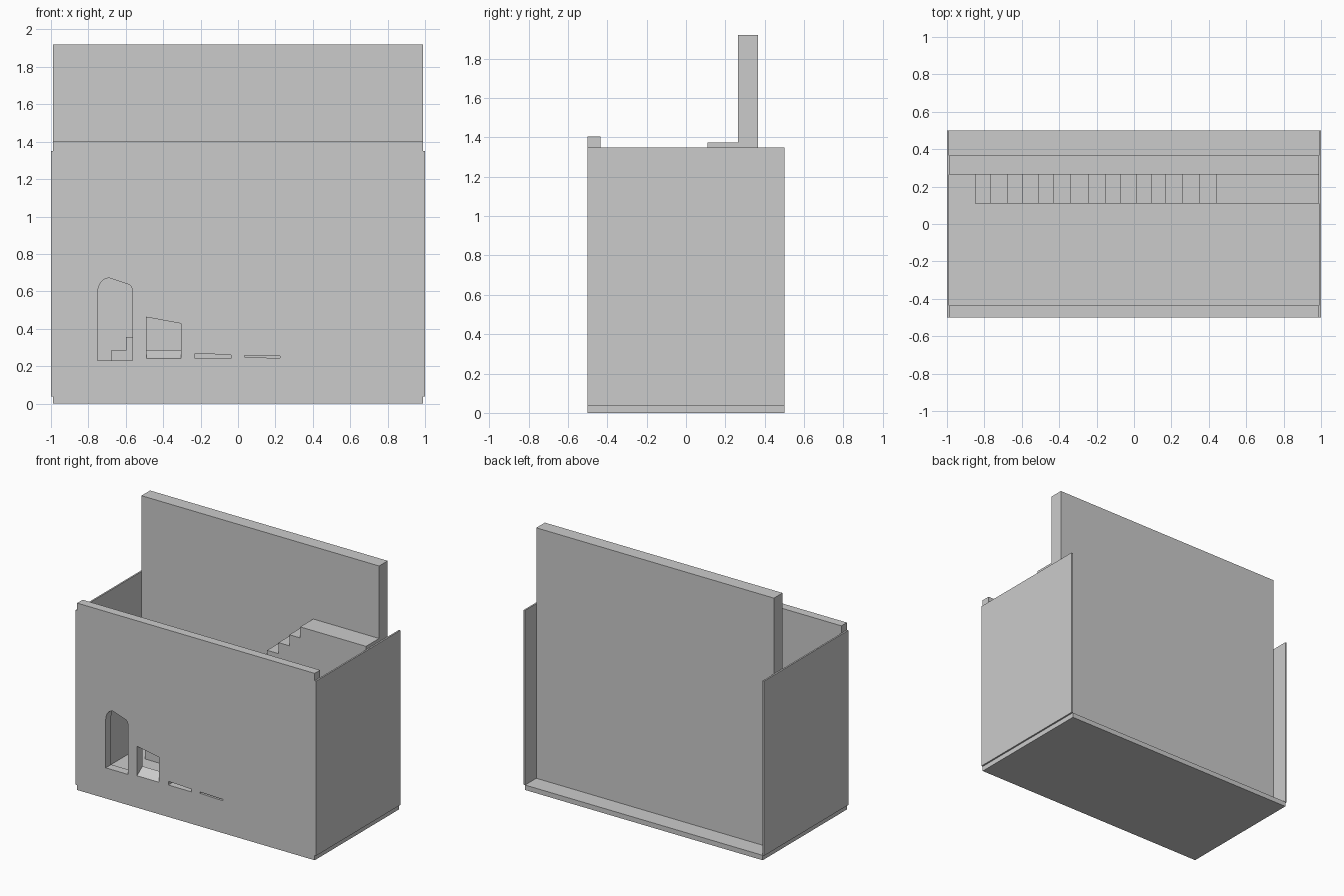
import bpy, bmesh, math
from mathutils import Vector

if "Cube" in bpy.data.objects:
    bpy.data.objects.remove(bpy.data.objects["Cube"])


def prism(name, pts, lo, hi, axis='y'):
    """Extrude a closed profile: (x, z) along y, or (y, z) along x."""
    def place(p, d):
        return (p[0], d, p[1]) if axis == 'y' else (d, p[0], p[1])
    bm = bmesh.new()
    a = [bm.verts.new(place(p, lo)) for p in pts]
    b = [bm.verts.new(place(p, hi)) for p in pts]
    bm.faces.new(a)
    bm.faces.new(b[::-1])
    n = len(pts)
    for i in range(n):
        j = (i + 1) % n
        bm.faces.new((a[i], b[i], b[j], a[j]))
    bmesh.ops.recalc_face_normals(bm, faces=bm.faces[:])
    mesh = bpy.data.meshes.new(name)
    bm.to_mesh(mesh)
    bm.free()
    obj = bpy.data.objects.new(name, mesh)
    bpy.context.collection.objects.link(obj)
    return obj


def box(name, x0, x1, y0, y1, z0, z1):
    return prism(name, [(x0, z0), (x1, z0), (x1, z1), (x0, z1)], y0, y1)


def bezier(p0, p1, p2, n=6):
    """Points on a quadratic curve from p0 to p2."""
    p0, p1, p2 = Vector(p0), Vector(p1), Vector(p2)
    return [tuple(p0 * (1 - t) ** 2 + p1 * 2 * t * (1 - t) + p2 * t * t)
            for t in (i / n for i in range(n + 1))]


FLOOR, SIDE_TOP, HALF = 0.037, 1.35, 0.988
FRONT, FRONT_IN = -0.5, -0.435

# Floor slab, thin side panels, tall back wall
box("floor", -HALF, HALF, -0.5, 0.5, 0, FLOOR)
for label, s in (("left", -1), ("right", 1)):
    x0, x1 = sorted((s * HALF, s))
    box(label + "_panel", x0, x1, -0.5, 0.5, FLOOR, SIDE_TOP)
box("back_wall", -HALF, HALF, 0.265, 0.367, FLOOR, 1.92)

# Front wall with a doorway, a window and two slits
front = box("front_wall", -HALF, HALF, FRONT, FRONT_IN, FLOOR, 1.405)
doorway = ([(-0.75, 0.23)] + bezier((-0.75, 0.595), (-0.745, 0.665), (-0.69, 0.672))
           + bezier((-0.585, 0.637), (-0.565, 0.63), (-0.565, 0.595)) + [(-0.565, 0.23)])
openings = {
    "doorway": doorway,
    "window": [(-0.49, 0.24), (-0.49, 0.462), (-0.305, 0.428), (-0.305, 0.24)],
    "wide_slit": [(-0.23, 0.24), (-0.23, 0.268), (-0.037, 0.26), (-0.037, 0.24)],
    "narrow_slit": [(0.035, 0.248), (0.035, 0.258), (0.225, 0.253), (0.225, 0.243)],
}
for name, pts in openings.items():
    cutter = prism(name + "_cutter", pts, FRONT - 0.1, FRONT_IN + 0.1)
    cutter.hide_render = True
    cutter.hide_set(True)
    mod = front.modifiers.new(name, 'BOOLEAN')
    mod.operation = 'DIFFERENCE'
    mod.solver = 'EXACT'
    mod.object = cutter

# Sloped sill inside the window
prism("window_sill", [(FRONT, 0.24), (-0.485, 0.25), (FRONT_IN, 0.287), (FRONT_IN, 0.24)],
      -0.49, -0.305, axis='x')

# Solid staircase rising along the back wall to a landing
edges = [-0.85, -0.77, -0.68, -0.60, -0.51, -0.43, -0.34, -0.245,
         -0.155, -0.075, 0.01, 0.09, 0.165, 0.26, 0.35, 0.44]
tops = [0.12, 0.20, 0.283, 0.355] + [0.46 + i * 0.915 / 11 for i in range(12)]
profile = [(edges[0], FLOOR)]
for i, (x, z) in enumerate(zip(edges, tops)):
    x_next = edges[i + 1] if i + 1 < len(edges) else HALF
    profile += [(x, z), (x_next, z)]
profile.append((HALF, FLOOR))
prism("staircase", profile, 0.11, 0.265)
